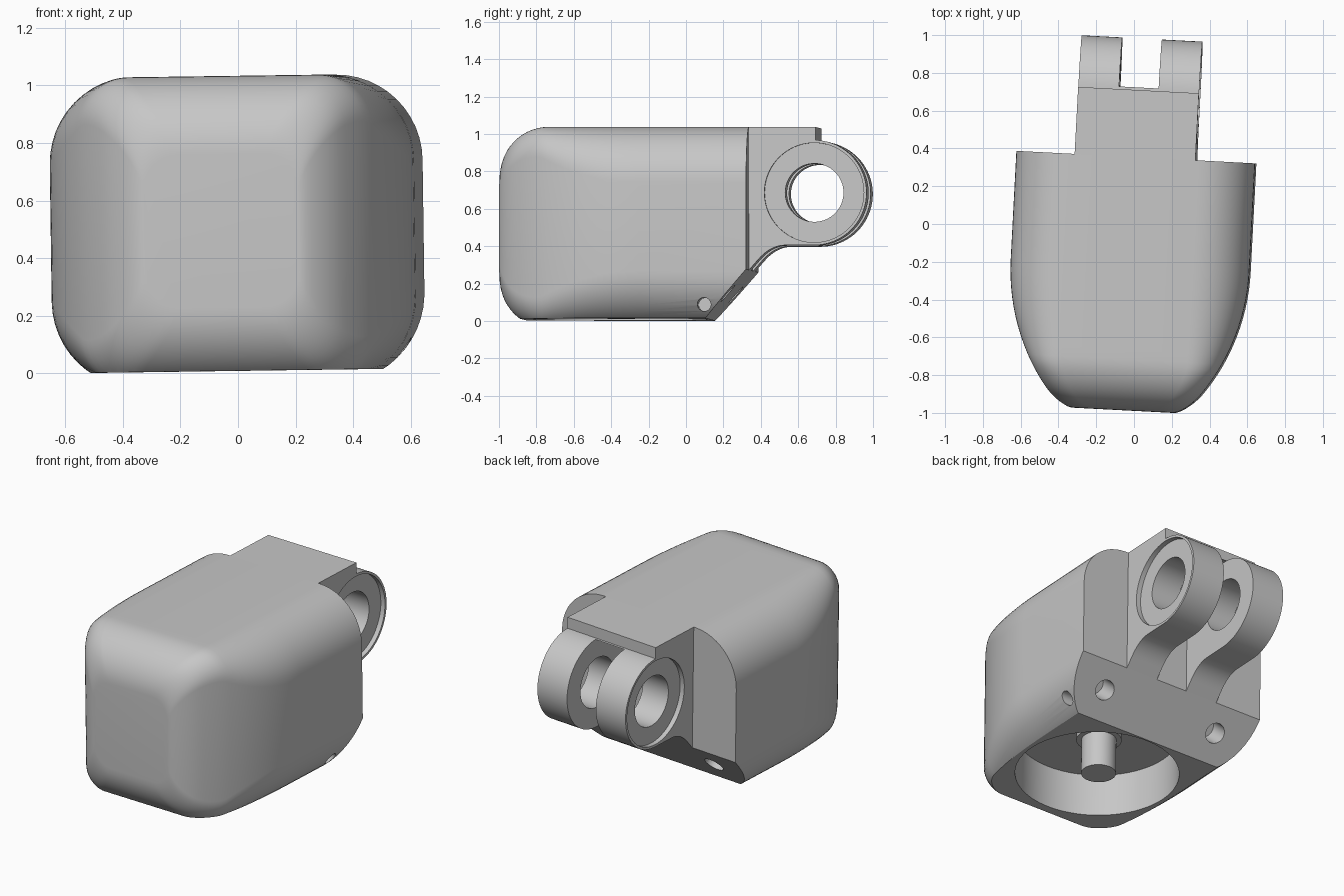
import bpy, bmesh
from math import sin, cos, pi, sqrt, radians
from mathutils import Matrix, Vector

cube = bpy.data.objects.get("Cube")
if cube:
    bpy.data.objects.remove(cube, do_unlink=True)

grey = bpy.data.materials.new("plain grey")
grey.use_nodes = True
GREY = (0.57, 0.57, 0.57, 1)
grey.diffuse_color = GREY
for node in grey.node_tree.nodes:
    if node.type == 'BSDF_PRINCIPLED':
        node.inputs["Base Color"].default_value = GREY

HALF, TOP, BACK, FRONT = 0.633, 1.025, 0.354, -0.988
parts = []


def make(name, bm, keep=True):
    bmesh.ops.recalc_face_normals(bm, faces=bm.faces)
    mesh = bpy.data.meshes.new(name)
    bm.to_mesh(mesh)
    bm.free()
    mesh.materials.append(grey)
    ob = bpy.data.objects.new(name, mesh)
    bpy.context.collection.objects.link(ob)
    if keep:
        parts.append(ob)
    else:
        ob.hide_render = True
    return ob


def loft(rings):
    bm = bmesh.new()
    rows = [[bm.verts.new(p) for p in ring] for ring in rings]
    n = len(rows[0])
    for a, b in zip(rows, rows[1:]):
        for i in range(n):
            bm.faces.new((a[i], a[(i + 1) % n], b[(i + 1) % n], b[i]))
    bm.faces.new(rows[0])
    bm.faces.new(rows[-1])
    return bm


def prism(outline, x0, x1):
    """Side outline of (y, z) points pushed along x."""
    return loft([[(x, y, z) for y, z in outline] for x in (x0, x1)])


def box(x0, x1, y0, y1, z0, z1):
    return prism([(y0, z0), (y1, z0), (y1, z1), (y0, z1)], x0, x1)


def rod(start, end, radius, sides=64):
    start, end = Vector(start), Vector(end)
    turn = (end - start).to_track_quat('Z', 'Y')
    ring = [turn @ Vector((radius * cos(2 * pi * i / sides), radius * sin(2 * pi * i / sides), 0))
            for i in range(sides)]
    return loft([[p + c for p in ring] for c in (start, end)])


def cut(ob, bm):
    cutter = make("cutter", bm, keep=False)
    mod = ob.modifiers.new("cut", 'BOOLEAN')
    mod.operation, mod.solver, mod.object = 'DIFFERENCE', 'EXACT', cutter
    bpy.context.view_layer.objects.active = ob
    bpy.ops.object.modifier_apply(modifier=mod.name)
    bpy.data.objects.remove(cutter, do_unlink=True)


# Housing: rounded sections lofted from nose to back wall; the flat top keeps its width
def section(y, steps=12):
    curve, nose, bow = 0.27, y - FRONT, 1.106
    inset = curve - sqrt(max(0, curve**2 - (curve - nose)**2)) if nose < curve else 0
    back = max(0, -0.22 - y)
    w = HALF - (bow - sqrt(bow**2 - back**2))
    r = max(w - 0.333, 0.06 + sqrt(0.0036 + (w - 0.333)**2 / 4))
    r = min(r, 0.3)
    k = min(1, max(0, (-0.88 - y) / 0.108))
    w -= 0.055 * (1 - sqrt(1 - k * k))
    top, low = TOP - inset, -0.05 + inset
    ring = []
    for q, (sx, cz) in enumerate([(1, top - r), (-1, top - r), (-1, low + r), (1, low + r)]):
        for i in range(steps + 1):
            a = (q + i / steps) * pi / 2
            ring.append((sx * (w - r) + r * cos(a), y, cz + r * sin(a)))
    return ring


bend = FRONT + 0.27
ys = [FRONT + 0.27 * (1 - cos(i / 14 * pi / 2)) for i in range(15)]
ys += [bend + (-0.22 - bend) * i / 10 for i in range(1, 11)] + [BACK]
housing = make("housing", loft([section(y) for y in ys]))
cut(housing, box(-1, 1, -1.2, 1, -0.5, 0))
cut(housing, prism([(0.018, -0.13), (0.578, 0.52), (0.9, 0.52), (0.9, -0.13)], -1, 1))

# Round cavity underneath, screw holes in the slope, pin hole in one side
cut(housing, rod((0, -0.35, -0.1), (0, -0.35, 0.265), 0.47, 96))
slope_in = Vector((0, -0.26, 0.224)).normalized()
for side in (-1, 1):
    mouth = Vector((side * 0.395, 0.246, 0.135))
    cut(housing, rod(mouth - slope_in * 0.05, mouth + slope_in * 0.14, 0.06, 32))
cut(housing, rod((0.7, 0.127, 0.073), (0.45, 0.127, 0.073), 0.036, 32))

# Post in the cavity with its collar
make("post", rod((-0.01, -0.35, 0.005), (-0.01, -0.35, 0.275), 0.1))
make("post_collar", rod((-0.01, -0.35, 0.225), (-0.01, -0.35, 0.275), 0.13))

# Hinge: top plate and two round lugs, from one side outline
CY, CZ, R, WIDE = 0.702, 0.674, 0.281, 0.32
outline = [(BACK, TOP), (0.709, TOP), (0.709, CZ + R)]
outline += [(CY + R * cos(a), CZ + R * sin(a))
            for a in (radians(88 - 178 * i / 40) for i in range(41))]
low = CZ - R
p0, p1, p2 = Vector((0.40, 0.313)), Vector((0.468, low)), Vector((0.55, low))
for i in range(11):
    t = 1 - i / 10
    outline.append(tuple(p0 * (1 - t)**2 + p1 * 2 * t * (1 - t) + p2 * t * t))
outline.append((BACK, 0.26))
hinge = make("hinge", prism(outline, -WIDE, WIDE))
cut(hinge, box(-0.105, 0.105, 0.3, 1.2, 0.1, CZ + R - 0.001))
cut(hinge, rod((-1, CY, CZ), (1, CY, CZ), 0.156))
for side in (-1, 1):
    cut(hinge, rod((side * (WIDE - 0.03), CY, CZ), (side * 0.5, CY, CZ), 0.266, 80))

# Smooth the curved faces and set the slight turn and lean
pose = (Matrix.Translation((0.001, 0, 0.008)) @ Matrix.Rotation(radians(-3), 4, 'Z')
        @ Matrix.Rotation(radians(-0.8), 4, 'Y'))
bpy.ops.object.select_all(action='DESELECT')
for ob in parts:
    ob.data.transform(pose)
    ob.select_set(True)
bpy.context.view_layer.objects.active = housing
bpy.ops.object.shade_smooth_by_angle(angle=radians(30))
